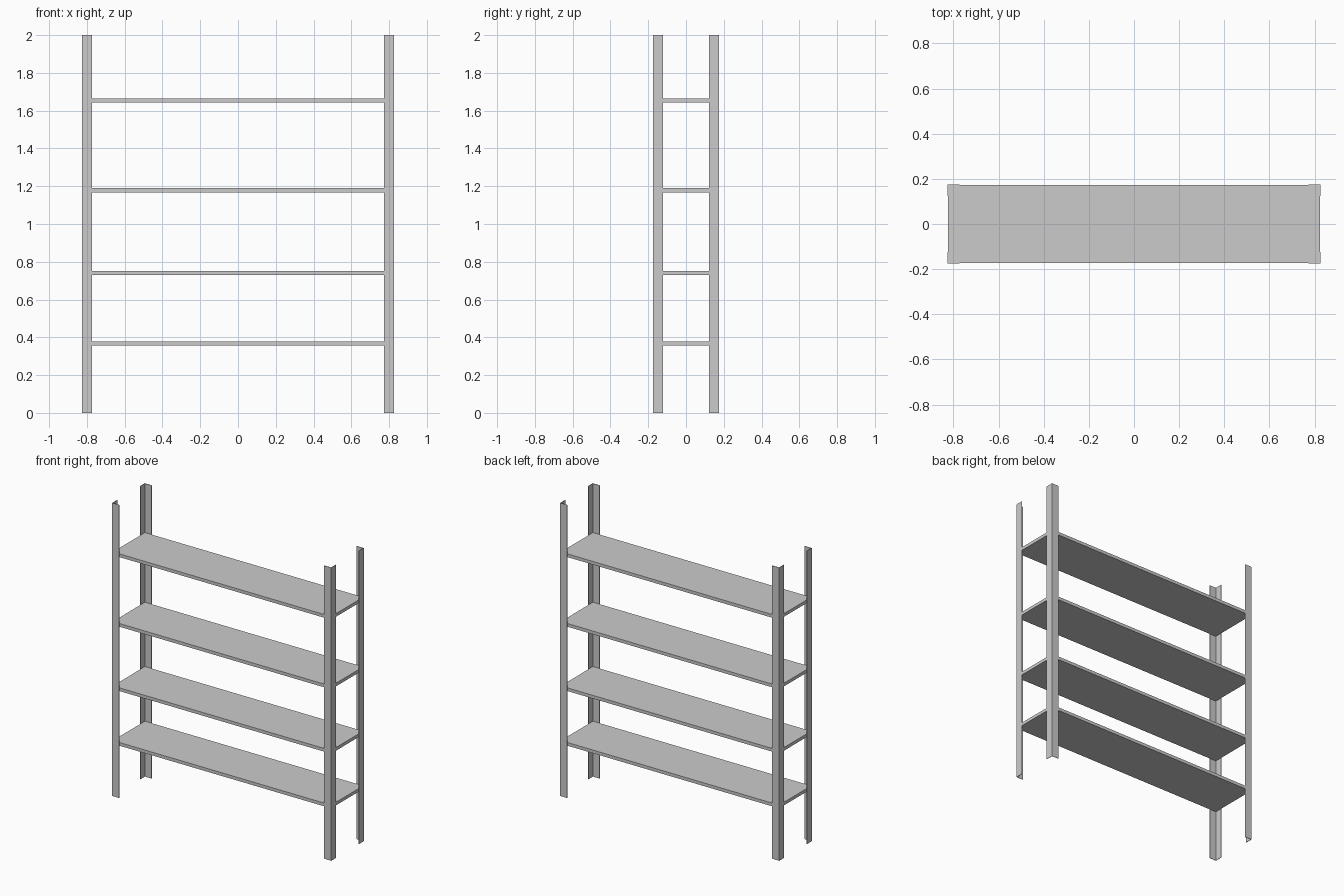
import bpy, bmesh

if "Cube" in bpy.data.objects:
    bpy.data.objects.remove(bpy.data.objects["Cube"])

HALF_X, HALF_Y, HEIGHT = 0.827, 0.176, 2.0
FLANGE, METAL = 0.053, 0.003
SHELF_TOPS = (0.378, 0.751, 1.19, 1.665)
SHELF_THICK = 0.022


def extrude_profile(name, points, z0, z1):
    bm = bmesh.new()
    face = bm.faces.new([bm.verts.new((x, y, z0)) for x, y in points])
    top = bmesh.ops.extrude_face_region(bm, geom=[face])["geom"]
    bmesh.ops.translate(bm, vec=(0, 0, z1 - z0),
                        verts=[v for v in top if isinstance(v, bmesh.types.BMVert)])
    bmesh.ops.recalc_face_normals(bm, faces=bm.faces)
    mesh = bpy.data.meshes.new(name)
    bm.to_mesh(mesh)
    bm.free()
    obj = bpy.data.objects.new(name, mesh)
    bpy.context.collection.objects.link(obj)
    return obj


# Four L-section angle posts, open towards the shelves
angle = [(0, 0), (FLANGE, 0), (FLANGE, METAL), (METAL, METAL), (METAL, FLANGE), (0, FLANGE)]
for x_name, sx in (("left", -1), ("right", 1)):
    for y_name, sy in (("front", -1), ("back", 1)):
        pts = [(sx * (HALF_X - u), sy * (HALF_Y - v)) for u, v in angle]
        extrude_profile(f"{y_name}_{x_name}_post", pts, 0, HEIGHT)

# Shelf boards resting inside the angles
hx, hy = HALF_X - METAL, HALF_Y - METAL
board = [(-hx, -hy), (hx, -hy), (hx, hy), (-hx, hy)]
for i, z in enumerate(SHELF_TOPS, 1):
    extrude_profile(f"shelf_{i}", board, z - SHELF_THICK, z)
